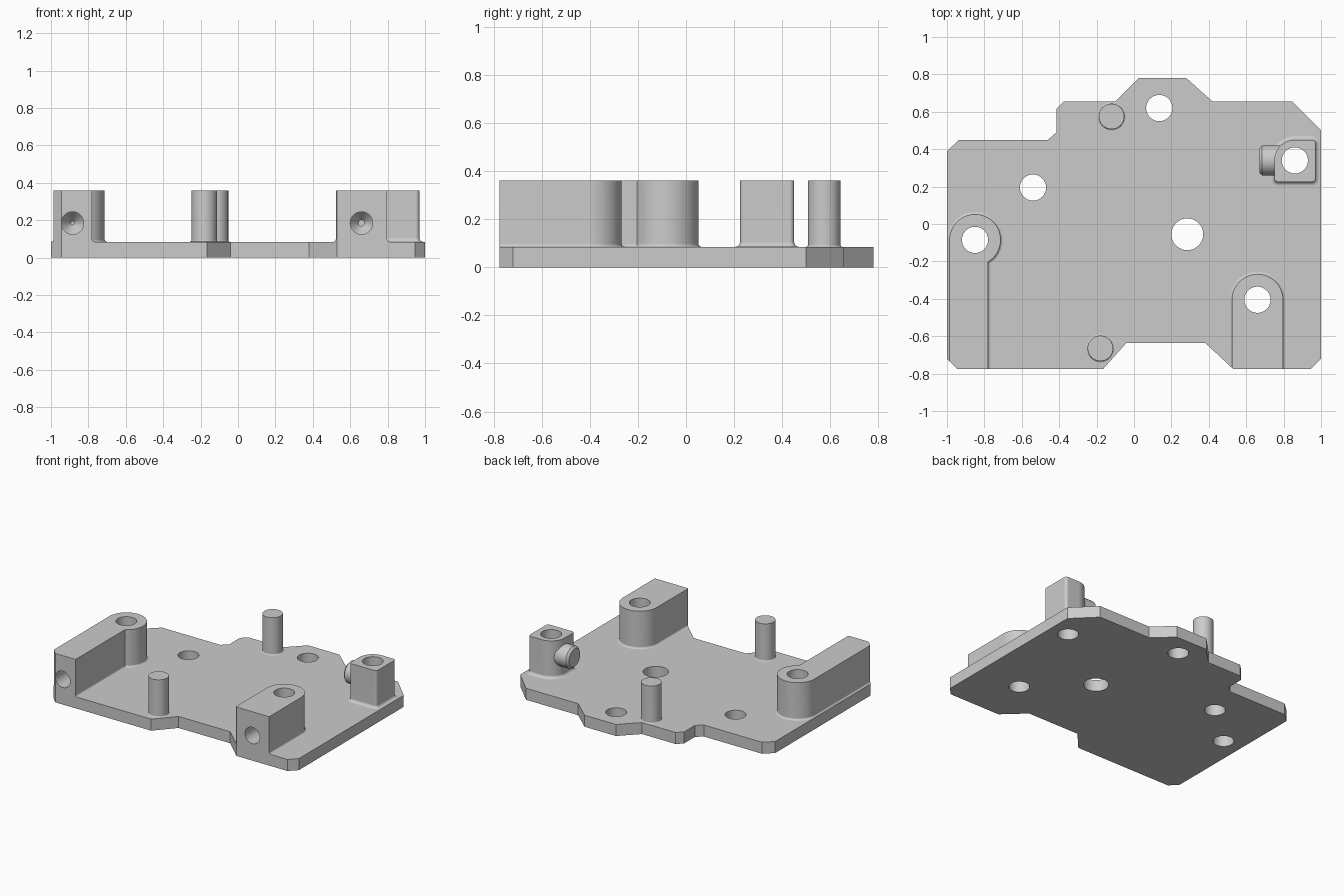
import bpy, bmesh
from math import sin, cos, radians, pi
from mathutils import Vector, Matrix

cube = bpy.data.objects.get("Cube")
if cube:
    bpy.data.objects.remove(cube, do_unlink=True)

PLATE_Z, TOP_Z = 0.085, 0.36

grey = bpy.data.materials.new("plain grey")
grey.use_nodes = True
grey.diffuse_color = (0.6, 0.6, 0.6, 1)
grey.node_tree.nodes["Principled BSDF"].inputs["Base Color"].default_value = grey.diffuse_color


def arc(cx, cy, r, start, end, steps=24):
    angles = [radians(start + (end - start) * i / steps) for i in range(steps + 1)]
    return [(cx + r * cos(a), cy + r * sin(a)) for a in angles]


def circle(cx, cy, r):
    return arc(cx, cy, r, 0, 360, 48)[:-1]


def grow(outline, distance):
    """Offset a counter-clockwise outline outwards."""
    pts = [Vector(p) for p in outline]
    result = []
    for i, p in enumerate(pts):
        a = (p - pts[i - 1]).normalized()
        b = (pts[(i + 1) % len(pts)] - p).normalized()
        n1, n2 = Vector((a.y, -a.x)), Vector((b.y, -b.x))
        result.append(p + (n1 + n2) * distance / (1 + n1.dot(n2)))
    return result


def loft(name, outline, levels, matrix=None):
    """Stack the outline at (height, offset) levels and cap both ends."""
    bm = bmesh.new()
    rings = [[bm.verts.new((p[0], p[1], z)) for p in grow(outline, off)] for z, off in levels]
    for low, high in zip(rings, rings[1:]):
        for i in range(len(low)):
            j = (i + 1) % len(low)
            bm.faces.new((low[i], low[j], high[j], high[i]))
    bm.faces.new(rings[0][::-1])
    bm.faces.new(rings[-1])
    if matrix:
        bm.transform(matrix)
    bmesh.ops.recalc_face_normals(bm, faces=bm.faces)
    mesh = bpy.data.meshes.new(name)
    bm.to_mesh(mesh)
    bm.free()
    mesh.materials.append(grey)
    obj = bpy.data.objects.new(name, mesh)
    bpy.context.collection.objects.link(obj)
    return obj


def post(name, outline, fillet):
    """Upright part with a concave fillet where it meets the plate."""
    steps = [radians(a) for a in (0, 22.5, 45, 67.5, 90)]
    levels = [(PLATE_Z + fillet * (1 - cos(t)), fillet * (1 - sin(t))) for t in steps]
    return loft(name, outline, levels + [(TOP_Z, 0)])


def activate(obj):
    bpy.ops.object.select_all(action="DESELECT")
    obj.select_set(True)
    bpy.context.view_layer.objects.active = obj


def boolean(obj, cutter, operation="DIFFERENCE"):
    activate(obj)
    mod = obj.modifiers.new("cut", "BOOLEAN")
    mod.operation, mod.object, mod.solver = operation, cutter, "EXACT"
    bpy.ops.object.modifier_apply(modifier=mod.name)


# Base plate
plate_outline = [(-1, -0.72), (-0.945, -0.775), (-0.165, -0.775), (-0.04, -0.635),
                 (0.38, -0.635), (0.53, -0.775), (0.945, -0.775), (1, -0.72),
                 (1, 0.5), (0.845, 0.655), (0.42, 0.655), (0.28, 0.78), (0.025, 0.78),
                 (-0.1, 0.655), (-0.375, 0.655), (-0.415, 0.615), (-0.415, 0.49),
                 (-0.46, 0.45), (-0.935, 0.45), (-1, 0.39)]
plate = loft("base_plate", plate_outline, [(0, 0), (PLATE_Z, 0)])

# Round-ended blocks along the front edge, trimmed to the plate edge
right_block = post("right_block", [(-0.987, -0.9), (-0.78, -0.9)]
                   + arc(-0.85, -0.085, 0.137, -59.3, 180, 36), 0.013)
left_block = post("left_block", [(0.523, -0.9), (0.797, -0.9)]
                  + arc(0.66, -0.405, 0.137, 0, 180), 0.013)
trimmer = loft("edge_trimmer", plate_outline, [(-0.5, 0), (1, 0)])
for block in (right_block, left_block):
    boolean(block, trimmer, "INTERSECT")

# Corner post with one large rounded corner, and its side stub
corner_post = post("corner_post", arc(0.77, 0.245, 0.02, 180, 270, 6)
                   + arc(0.95, 0.245, 0.02, 270, 360, 6)
                   + arc(0.95, 0.43, 0.02, 0, 90, 6)
                   + arc(0.86, 0.34, 0.11, 90, 180), 0.02)
stub = loft("side_stub", circle(0, 0, 0.08), [(0, -0.015), (0.015, 0), (0.11, 0)],
            Matrix.Translation((0.67, 0.34, 0.235)) @ Matrix.Rotation(pi / 2, 4, "Y"))

# Locating pins
pins = [post("back_pin", circle(-0.12, 0.575, 0.068), 0.008),
        post("front_pin", circle(-0.18, -0.665, 0.068), 0.008)]

# Vertical through holes
cutters = [trimmer]
holes = [(-0.54, 0.195, 0.07, None), (0.135, 0.62, 0.07, None), (0.285, -0.055, 0.085, None),
         (-0.85, -0.085, 0.07, right_block), (0.66, -0.405, 0.07, left_block),
         (0.86, 0.34, 0.07, corner_post)]
for x, y, r, part in holes:
    cutter = loft("hole_cutter", circle(x, y, r), [(-0.5, 0), (1, 0)])
    cutters.append(cutter)
    boolean(plate, cutter)
    if part:
        boolean(part, cutter)

# Drilled holes with conical ends in the block fronts
for x, part in ((-0.885, right_block), (0.66, left_block)):
    drill = loft("drill_cutter", circle(0, 0, 0.06), [(0, 0), (0.37, 0), (0.433, -0.05)],
                 Matrix.Translation((x, -0.9, 0.185)) @ Matrix.Rotation(-pi / 2, 4, "X"))
    cutters.append(drill)
    boolean(part, drill)

for cutter in cutters:
    bpy.data.objects.remove(cutter, do_unlink=True)

# Smooth round walls, keep hard edges
for obj in [plate, right_block, left_block, corner_post, stub] + pins:
    activate(obj)
    bpy.ops.object.shade_smooth_by_angle(angle=radians(30))
    weighted = obj.modifiers.new("even shading", "WEIGHTED_NORMAL")
    weighted.keep_sharp = True
